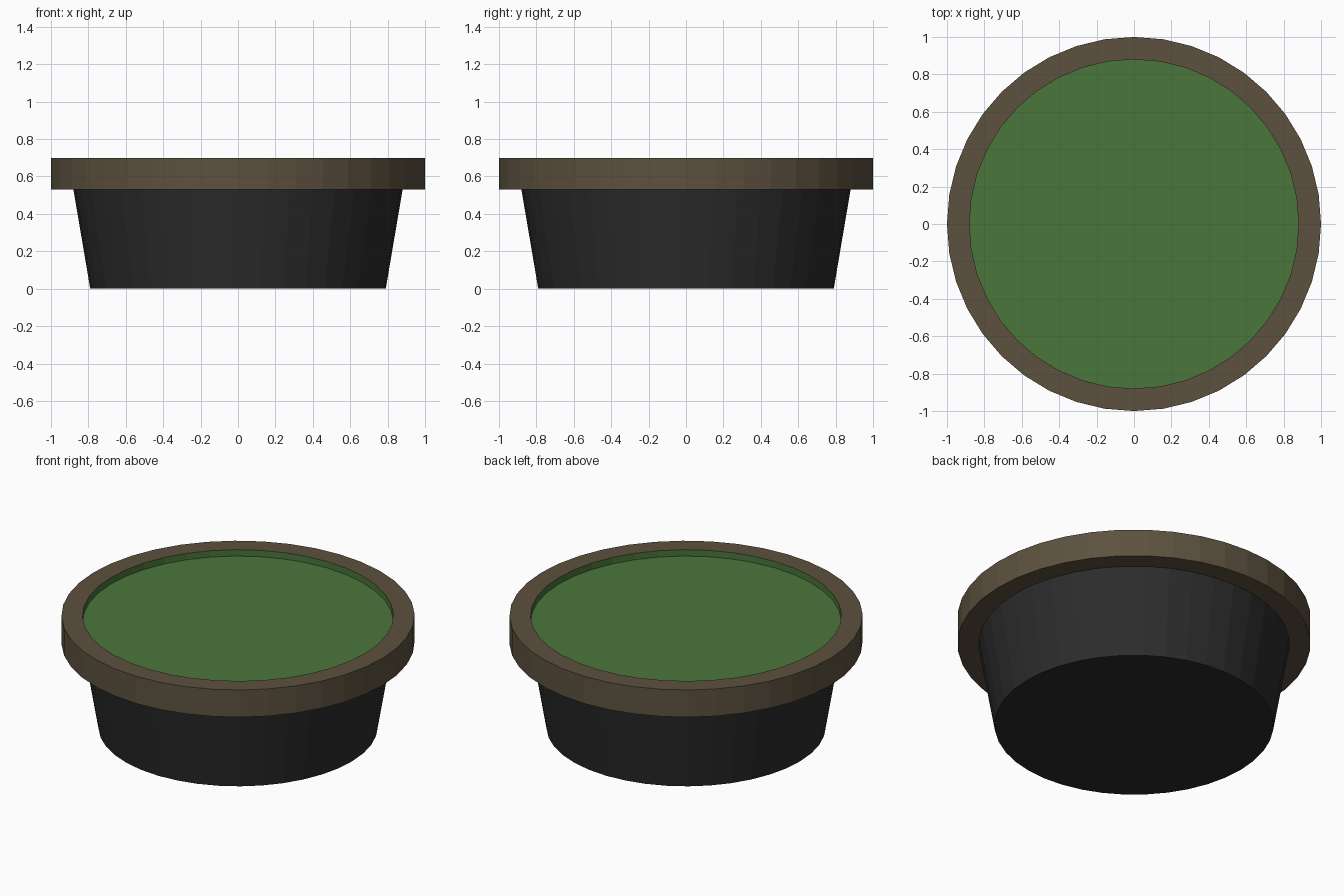
import bpy
import bmesh
from math import cos, sin, tau

if "Cube" in bpy.data.objects:
    bpy.data.objects.remove(bpy.data.objects["Cube"])

SIDES = 40


def material(name, rgb):
    mat = bpy.data.materials.new(name)
    mat.diffuse_color = (*rgb, 1)
    mat.use_nodes = True
    mat.node_tree.nodes["Principled BSDF"].inputs["Base Color"].default_value = mat.diffuse_color
    return mat


def lathe(name, profile, mat, closed=False, cap_first=False, cap_last=False):
    """Spin a (radius, z) profile, listed bottom-up on the outside, about z."""
    bm = bmesh.new()
    rings = [[bm.verts.new((r * cos(tau * i / SIDES), r * sin(tau * i / SIDES), z))
              for i in range(SIDES)] for r, z in profile]
    pairs = list(zip(rings, rings[1:]))
    if closed:
        pairs.append((rings[-1], rings[0]))
    for a, b in pairs:
        for i in range(SIDES):
            j = (i + 1) % SIDES
            bm.faces.new((a[i], a[j], b[j], b[i]))
    if cap_first:
        bm.faces.new(rings[0][::-1])
    if cap_last:
        bm.faces.new(rings[-1])
    mesh = bpy.data.meshes.new(name)
    bm.to_mesh(mesh)
    bm.free()
    mesh.materials.append(mat)
    obj = bpy.data.objects.new(name, mesh)
    bpy.context.collection.objects.link(obj)
    return obj


black = material("black", (0.025, 0.025, 0.025))
brown = material("brown", (0.11, 0.083, 0.05))
green = material("green", (0.068, 0.18, 0.043))

# Tapered tub with a flat base
lathe("tub", [(0.79, 0.0), (0.88, 0.53)], black, cap_first=True)

# Overhanging rim: underside, outer band and flat top
lathe("rim", [(0.88, 0.53), (1.0, 0.53), (1.0, 0.70), (0.88, 0.70)], brown)

# Recessed filling: inner wall of the rim and the flat surface
lathe("filling", [(0.88, 0.70), (0.88, 0.66)], green, cap_last=True)
